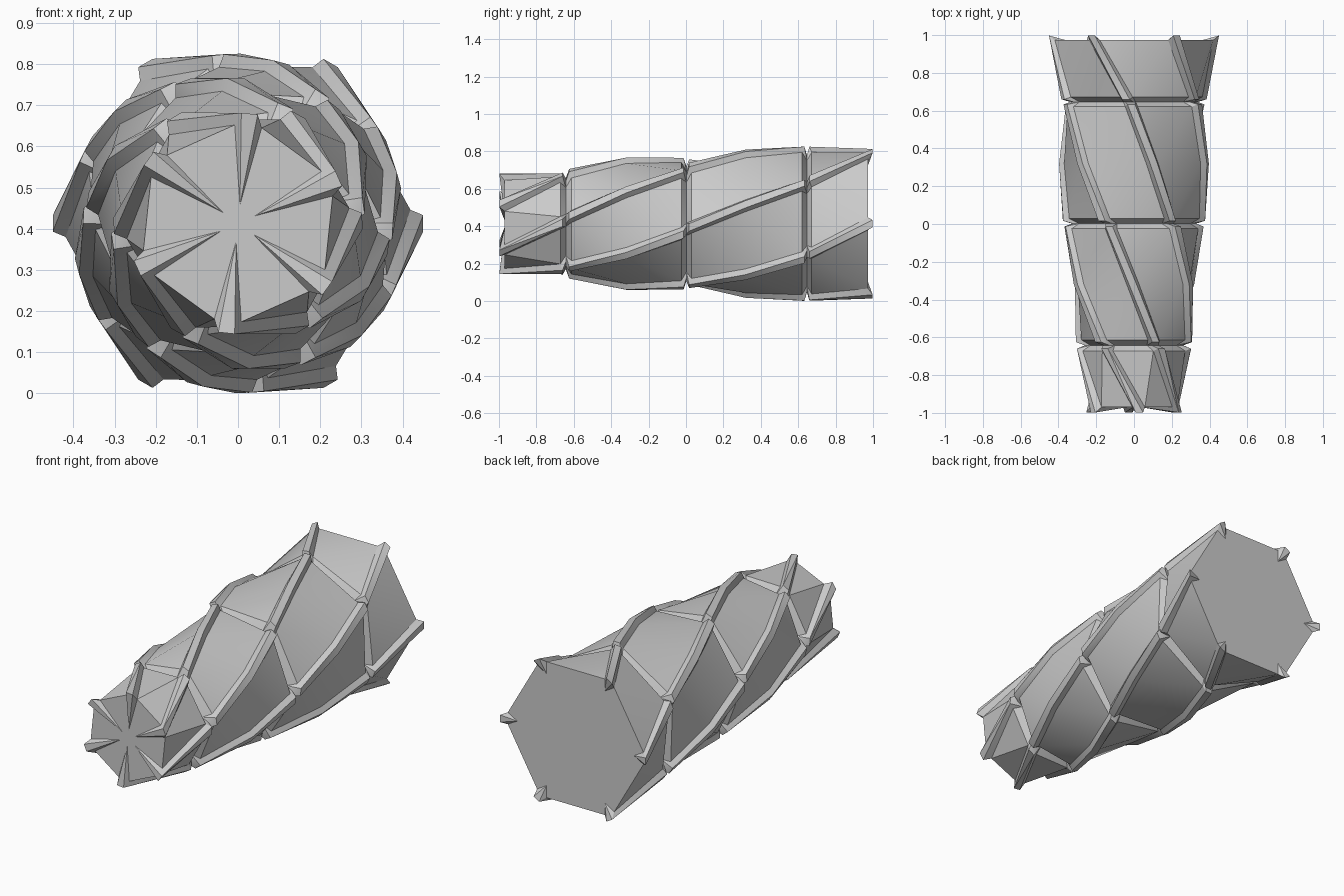
import bpy, bmesh, math
from mathutils import Vector

if "Cube" in bpy.data.objects:
    bpy.data.objects.remove(bpy.data.objects["Cube"])

CZ = 0.413            # height of the axis
SIDES = 6

# sections along the axis: rows of (y, twist angle in degrees, rib outer radius)
SECTIONS = [
    [(-0.97, -96, 0.268), (-0.66, -59, 0.302)],
    [(-0.625, -52, 0.308), (-0.32, -29, 0.353), (-0.013, -9, 0.370)],
    [(0.017, -3, 0.376), (0.32, 15, 0.405), (0.633, 32, 0.412)],
    [(0.66, 36, 0.412), (0.973, 60, 0.450)],
]


def polar(r, ang, y, side=0.0):
    """Point at radius r on the given angle, shifted sideways by side."""
    a = math.radians(ang)
    return Vector((r * math.cos(a) - side * math.sin(a), y,
                   CZ + r * math.sin(a) + side * math.cos(a)))


def section(r, ang, y_rib, y_panel, sink=0.0):
    """Hexagon outline with a raised rib on each corner (4 points per corner)."""
    pts = []
    for i in range(SIDES):
        a = ang + 60 * i
        pts += [polar(r - 0.031 - sink, a, y_panel, -0.033),
                polar(r - sink, a, y_rib, -0.02),
                polar(r - sink, a, y_rib, 0.02),
                polar(r - 0.031 - sink, a, y_panel, 0.033)]
    return pts


# outlines along the axis, dipping into a V groove between sections
rings = []
last = len(SECTIONS) - 1
for k, sec in enumerate(SECTIONS):
    if k:
        (y0, a0, r0), (y1, a1, r1) = SECTIONS[k - 1][-1], sec[0]
        y = (y0 + y1) / 2
        rings.append(section((r0 + r1) / 2, (a0 + a1) / 2, y, y, 0.045))
    for i, (y, a, r) in enumerate(sec):
        rib, panel = y, y
        if i == 0:
            rib, panel = (y, y + 0.012) if k else (-0.998, y)
        elif i == len(sec) - 1:
            rib, panel = (y, y - 0.012) if k < last else (0.998, y)
        rings.append(section(r, a, rib, panel))


def finish(bm, name):
    """Make an object whose faces all point outward."""
    me = bpy.data.meshes.new(name)
    bm.to_mesh(me)
    bm.free()
    ob = bpy.data.objects.new(name, me)
    bpy.context.collection.objects.link(ob)
    return ob


# twisted ribbed body, quads split along the short diagonal so panels bulge
bm = bmesh.new()
vs = [[bm.verts.new(p) for p in ring] for ring in rings]
n = SIDES * 4
for a, b in zip(vs, vs[1:]):
    for i in range(n):
        j = (i + 1) % n
        bm.faces.new((a[i], a[j], b[i]))
        bm.faces.new((a[j], b[j], b[i]))


def end_cap(ring, tip_r, ang, y):
    """Flat end face with a spoke tapering inward from each rib."""
    tips = [bm.verts.new(polar(tip_r, ang + 60 * i, y)) for i in range(SIDES)]
    for i in range(SIDES):
        p0, t0, t1, p1 = ring[4 * i:4 * i + 4]
        t, nxt = tips[i], (i + 1) % SIDES
        for f in ((t, p0, t0), (t, t0, t1), (t, t1, p1),
                  (t, p1, ring[4 * nxt], tips[nxt])):
            bm.faces.new(f)
    bm.faces.new(tips)


# long spokes on the small end, short claws on the large end
end_cap(vs[0], 0.045, -96, -0.97)
end_cap(vs[-1], 0.36, 60, 0.973)
bmesh.ops.recalc_face_normals(bm, faces=bm.faces)

body = finish(bm, "twisted_ribbed_body")
bpy.context.view_layer.objects.active = body
body.select_set(True)
bpy.ops.object.shade_smooth_by_angle(angle=math.radians(28))
